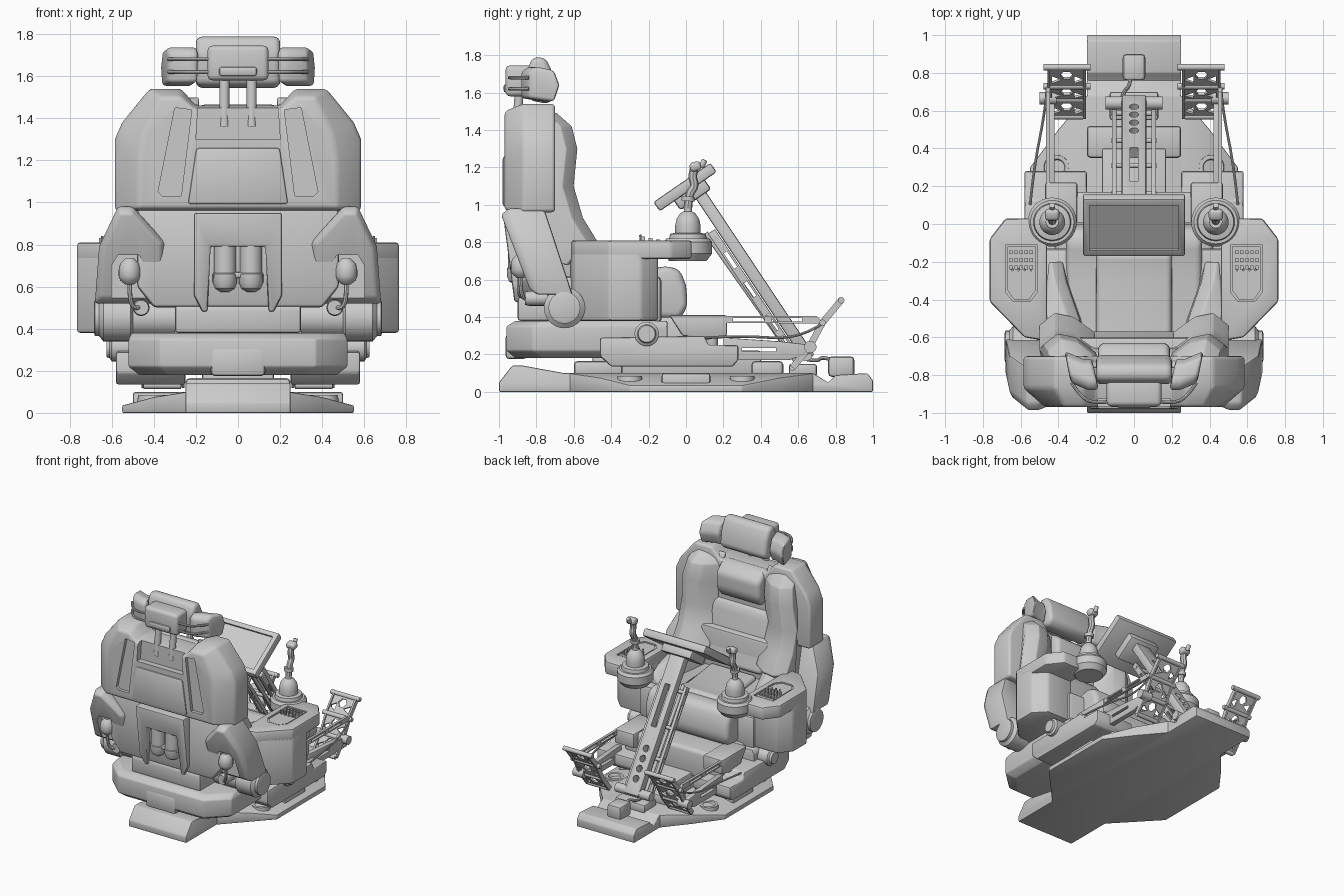
import bpy, bmesh, math
from mathutils import Vector as V, Matrix

if "Cube" in bpy.data.objects:
    bpy.data.objects.remove(bpy.data.objects["Cube"])

MIRROR, CUTTERS = [], []

def finish(name, bm, bev=0, seg=2, mir=False):
    bmesh.ops.recalc_face_normals(bm, faces=bm.faces)
    me = bpy.data.meshes.new(name); bm.to_mesh(me); bm.free()
    ob = bpy.data.objects.new(name, me); bpy.context.collection.objects.link(ob)
    if bev:
        m = ob.modifiers.new("bevel", 'BEVEL'); m.width = bev; m.segments = seg
        m.limit_method = 'ANGLE'; m.angle_limit = math.radians(25)
    if mir: MIRROR.append(ob)
    return ob

def loft(name, rings, bev=0, seg=2, mir=False):
    bm = bmesh.new()
    vs = [[bm.verts.new(p) for p in r] for r in rings]
    n = len(rings[0])
    for a, b in zip(vs, vs[1:]):
        for i in range(n):
            bm.faces.new((a[i], a[(i+1) % n], b[(i+1) % n], b[i]))
    bm.faces.new(vs[0]); bm.faces.new(vs[-1])
    return finish(name, bm, bev, seg, mir)

def px(name, prof, x0, x1, *a, **k):   # yz profile along x
    return loft(name, [[(x, y, z) for y, z in prof] for x in (x0, x1)], *a, **k)
def py(name, prof, y0, y1, *a, **k):   # xz profile along y
    return loft(name, [[(x, y, z) for x, z in prof] for y in (y0, y1)], *a, **k)
def pz(name, prof, z0, z1, *a, **k):   # xy profile along z
    return loft(name, [[(x, y, z) for x, y in prof] for z in (z0, z1)], *a, **k)
def box(name, x0, x1, y0, y1, z0, z1, *a, **k):
    return pz(name, [(x0, y0), (x1, y0), (x1, y1), (x0, y1)], z0, z1, *a, **k)
def sym(half):
    return half + [(-x, z) for x, z in reversed(half) if x]

def obox(name, c, ang, size, *a, **k):  # box turned about x
    ob = box(name, *[s*v/2 for v in size for s in (-1, 1)], *a, **k)
    ob.data.transform(Matrix.Translation(c) @ Matrix.Rotation(ang, 4, 'X'))
    return ob

def lathe(name, p, axis, prof, n=28, mir=False, bev=0):  # profile of (radius, distance)
    q = V(axis).to_track_quat('Z', 'Y')
    return loft(name, [[V(p) + q @ V((r*math.cos(2*math.pi*i/n), r*math.sin(2*math.pi*i/n), h))
                        for i in range(n)] for r, h in prof], bev, 2, mir)
def rod(name, a, b, r, n=12, mir=False, bev=0):
    d = V(b) - V(a)
    return lathe(name, a, d, [(r, 0), (r, d.length)], n, mir, bev)

def tube(name, pts, r, mir=False):
    cu = bpy.data.curves.new(name, 'CURVE'); cu.dimensions = '3D'
    cu.bevel_depth = r; cu.bevel_resolution = 2; cu.use_fill_caps = True
    s = cu.splines.new('NURBS'); s.points.add(len(pts)-1); s.use_endpoint_u = True; s.order_u = 3
    for p, c in zip(s.points, pts): p.co = (*c, 1)
    tmp = bpy.data.objects.new(name + "_curve", cu); bpy.context.collection.objects.link(tmp)
    me = bpy.data.meshes.new_from_object(tmp.evaluated_get(bpy.context.evaluated_depsgraph_get()))
    bpy.data.objects.remove(tmp)
    ob = bpy.data.objects.new(name, me); bpy.context.collection.objects.link(ob)
    if mir: MIRROR.append(ob)

def cut(ob, *cs):
    for c in cs:
        m = ob.modifiers.new("cut", 'BOOLEAN'); m.operation = 'DIFFERENCE'; m.object = c
        c.hide_render = True; CUTTERS.append(c)

# Floor base: spine, sloped wings, sockets
px("base_spine", [(-1, 0), (-1, .05), (-.93, .14), (-.87, .14), (-.65, .1), (.68, .1), (.76, .05),
                  (.8, .09), (.97, .1), (1, .06), (1, 0)], -.25, .25, .008)
wing = loft("base_wing", [[(.24, -.63, 0), (.24, -.63, .1), (.24, .69, .1), (.24, .69, 0)],
                          [(.4, -.46, 0), (.4, -.46, .075), (.4, .5, .075), (.4, .5, 0)],
                          [(.55, -.3, 0), (.55, -.3, .035), (.55, .3, .035), (.55, .3, 0)]], .006, mir=True)
box("base_centre_wing", .2, .5, -.13, .13, .02, .1, .015, mir=True)
for y in (-.3, .3):
    lathe("base_socket", (.41, y, .03), (0, 0, 1), [(.07, 0), (.065, .055), (.045, .055), (.035, .035)], mir=True)
for y0, y1 in ((-.6, -.34), (.35, .52)):
    box("pedestal_block", -.25, .25, y0, y1, .08, .165, .02)
box("pedestal_core", -.17, .17, -.5, .4, .09, .22, .01)

# Lower sled with rear bumper and step under the seat
loft("rear_bumper", [[(x*s, y, z) for x, y in sym([(.37, -.96 + e), (.52, -.82 + e), (.52, -.1)])]
                     for z, s, e in ((.18, .9, .05), (.22, 1, 0), (.35, 1, 0), (.38, .97, .05))], .008)
box("bumper_tab", -.13, .13, -.965, -.85, .175, .31, .02)
box("front_step", -.42, .42, -.2, .17, .18, .4, .03, 3)
px("side_rail", [(-.46, .29), (-.46, .19), (-.4, .135), (.25, .135), (.28, .17), (.28, .25), (.12, .25), (.1, .3)],
   .25, .58, .012, mir=True)
px("rail_step", [(-.09, .41), (.22, .41), (.22, .3), (.12, .28), (-.02, .3)], .3, .47, .012, mir=True)
lathe("rail_pivot", (.4, -.21, .31), (1, 0, 0), [(.065, 0), (.065, .2), (.05, .21), (.045, .225), (.03, .225)], mir=True)

# Hip joint and body under the seat
lathe("hip_joint", (.3, -.65, .45), (1, 0, 0), [(.09, 0), (.09, .2), (.11, .21), (.11, .34), (.085, .36),
                                               (.085, .38), (.07, .385)], mir=True)
box("seat_body", -.5, .5, -.68, -.13, .36, .62, .03)
px("rear_skirt", [(-.9, .38), (-.9, .5), (-.84, .56), (-.6, .56), (-.6, .38)], -.3, .3, .015)

# Armrest console
arm_out = [(.46, -.62), (.58, -.6), (.765, -.41), (.765, -.08), (.68, .03), (.46, .03)]
pz("console_body", [(.46, -.62), (.58, -.6), (.765, -.41), (.765, -.24), (.68, -.15), (.46, -.15)], .38, .75, .015, mir=True)
top = pz("console_top", arm_out, .71, .81, .015, mir=True)
cut(top, pz("keypad_cutter", [(.51, -.11), (.68, -.11), (.68, -.36), (.64, -.41), (.55, -.41), (.51, -.36)], .798, .9))
pz("keypad", [(.52, -.12), (.67, -.12), (.67, -.35), (.635, -.4), (.555, -.4), (.52, -.35)], .79, .806, mir=True)
for i in range(5):
    for j in range(3):
        x, y = .535 + i*.027, -.14 - j*.04
        box("console_key", x, x + .017, y - .02, y, .8, .815 + .008*j, mir=True)
for i in range(4):
    rod("console_toggle", (.545 + i*.033, -.24, .8), (.545 + i*.033, -.245, .84), .006, 8, mir=True)

# Joysticks
J = (.433, .01, 0)
lathe("joystick_base", J, (0, 0, 1), [(.1, .7), (.13, .74), (.13, .8), (.115, .82), (.1, .82), (.095, .845),
      (.068, .85), (.068, .89), (.06, .925), (.04, .955), (.022, .965), (.02, 1.0)], 32, mir=True)
tube("joystick_grip", [(.433, .01, .98), (.433, .015, 1.06), (.433, .05, 1.1), (.433, .03, 1.16), (.433, .05, 1.21)], .023, mir=True)
obox("joystick_head", (.433, .05, 1.205), .3, (.075, .06, .05), .018, 3, mir=True)
rod("joystick_trigger", (.433, .08, 1.2), (.433, .1, 1.24), .016, mir=True, bev=.004)
rod("joystick_collar", (.433, .01, 1.02), (.433, .012, 1.045), .035, 16, mir=True)

# Seat cushion and bolsters
px("seat_cushion", [(-.7, .4), (-.7, .68), (-.3, .63), (-.1, .675), (-.03, .65), (0, .57), (.01, .46), (-.03, .39)],
   -.36, .36, .04, 4)
px("seat_insert", [(-.6, .6), (-.6, .7), (-.3, .66), (-.16, .69), (-.12, .62)], -.2, .2, .03, 4)
loft("seat_bolster", [[(a, y, .5), (a + .02, y, h - .05), (a + .08, y, h), (b, y, h - .02), (b, y, .5)]
     for y, a, b, h in ((-.68, .22, .48, .86), (-.5, .27, .47, .79), (-.3, .34, .46, .74), (-.2, .36, .45, .68))],
     .02, 3, mir=True)

# Backrest padding
side = [(-.76, 1.5), (-.69, 1.49), (-.61, 1.42), (-.58, 1.3), (-.6, 1.1), (-.55, .93), (-.47, .8), (-.58, .68), (-.76, .7)]
loft("back_bolster", [[(x*(1 - .12*max(0, z - 1.2)/.3), y if y < -.75 else max(y - d, -.75), z) for y, z in side]
     for x, d in ((.21, .1), (.32, .02), (.42, 0), (.5, .06))], .025, 3, mir=True)
px("back_lower_pad", [(-.78, 1.18), (-.69, 1.17), (-.66, 1.1), (-.65, .97), (-.56, .72), (-.78, .66)], -.25, .25, .035, 4)
px("back_upper_pad", [(-.78, 1.47), (-.7, 1.46), (-.63, 1.4), (-.63, 1.27), (-.68, 1.2), (-.78, 1.2)], -.19, .19, .035, 4)

# Backrest shell with recessed panels
inner = [(.2, 1.44), (.27, 1.5), (.37, 1.5), (.45, 1.33), (.47, 1.2), (.47, .97)]
outer = [(.2, 1.46), (.27, 1.54), (.42, 1.54), (.55, 1.38), (.585, 1.3), (.585, .96)]
shell = loft("back_shell", [[(x, y, z) for x, z in sym(r)] for y, r in ((-.97, inner), (-.87, outer), (-.7, outer))], .02, 3)
for s in (-1, 1):
    cut(shell, py("groove_cutter", [(s*x, z) for x, z in ((.22, 1.44), (.3, 1.45), (.38, 1.05), (.36, 1.03), (.27, 1.03))], -1.1, -.945))
cut(shell, py("notch_cutter", sym([(.18, 1.6), (.2, 1.3)]), -1.1, -.925))
py("back_centre_panel", sym([(.2, 1.26), (.24, .99)]), -.98, -.9, .015)
py("back_lower_shell", sym([(.48, .97), (.48, .6), (.4, .5)]), -.9, -.6, .02)

# Lower back hump with twin canisters
loft("rear_hump", [[(x, y - .13*(z - .5), z) for x, z in sym([(.21, .95), (.21, .56), (.17, .48), (.145, .48), (.13, .79)])]
     for y in (-.92, -.8)], .012)
for s in (-1, 1):
    lathe("canister", (s*.062, -.9, 0), (0, 0, 1), [(.02, .575), (.045, .59), (.058, .62), (.058, .66), (.053, .665), (.053, .8)])
box("canister_band", -.12, .12, -.93, -.86, .64, .67, .012)

# Hip panels with sensor and hose
hip = [(.345, .52), (.345, .81), (.5, .98), (.57, .98), (.66, .79), (.68, .52)]
panel = loft("hip_panel", [[(.51 + (x - .51)*s, y - .33*(z - .5), .74 + (z - .74)*s) for x, z in hip]
             for y, s in ((-.83, .86), (-.79, 1), (-.6, 1))], .012, mir=True)
cut(panel, py("sensor_cutter", [(.44, .4), (.44, .7), (.47, .75), (.57, .75), (.6, .7), (.6, .4)], -1.2, -.83))
lathe("hip_sensor", (.515, -.885, 0), (0, 0, 1), [(.02, .61), (.045, .63), (.052, .65), (.052, .68), (.045, .71), (.02, .735)], 20, mir=True)
tube("hip_hose", [(.515, -.885, .62), (.515, -.885, .55), (.5, -.87, .5), (.46, -.85, .5), (.45, -.75, .5)], .011, mir=True)
lathe("hose_socket", (.46, -.86, .5), (0, 1, 0), [(.035, 0), (.04, .02), (.04, .12)], 16, mir=True)

# Headrest
for s in (-1, 1):
    rod("headrest_post", (s*.065, -.91, 1.36), (s*.065, -.89, 1.62), .024, 16)
px("headrest_pillow", [(-.84, 1.56), (-.85, 1.72), (-.82, 1.79), (-.75, 1.785), (-.71, 1.7), (-.69, 1.58), (-.74, 1.54)],
   -.2, .2, .03, 4)
box("headrest_back_box", -.145, .145, -.965, -.82, 1.58, 1.745, .025, 3)
box("headrest_handle", -.09, .09, -.975, -.9, 1.6, 1.645, .012)
loft("headrest_wing", [[(x + (.03 if y > -.75 else 0), y + d, z) for y, z in ((-.88, 1.57), (-.88, 1.71), (-.84, 1.74), (-.74, 1.72), (-.71, 1.64), (-.74, 1.55))]
     for x, d in ((.19, 0), (.24, 0), (.335, .04))], .02, 3, mir=True)
for z in (1.62, 1.68):
    tube("headrest_bracket", [(.13, -.94, z), (.2, -.95, z), (.28, -.92, z), (.33, -.84, z)], .009, mir=True)

# Monitor
a = math.atan2(.2, .29)
mon = obox("monitor", (0, -.005, 1.095), a, (.54, .37, .06), .012)
cut(mon, obox("screen_cutter", (0, -.005 - .045*math.sin(a), 1.095 + .045*math.cos(a)), a, (.47, .29, .06)))
obox("monitor_back", (0, .03, 1.06), a, (.26, .2, .08), .015)

# Diagonal support arm with slots
A, B = V((0, .06, 1.08)), V((0, .66, .18))
L = (B - A).length; U = (B - A)/L; N = V((0, -U.z, U.y)); ang = math.atan2(U.z, U.y)
P = lambda t, x, o: A + U*t*L + N*o + V((x, 0, 0))
arm = obox("support_arm", P(.5, 0, 0), ang, (.13, L, .065), .01)
cut(arm, obox("slot_cutter", P(.38, 0, 0), ang, (.045, .32, .2)))
for t in (.68, .75, .82, .89):
    cut(arm, rod("hole_cutter", P(t, 0, -.1), P(t, 0, .1), .025, 16))
for s in (-1, 1):
    rail = obox("arm_rail", P(.6, s*.105, -.06), ang, (.025, L*.78, .045), .005)
    for t in (.38, .55, .75, .88):
        cut(rail, obox("rail_cutter", P(t, s*.105, -.06), ang, (.1, .1, .02)))
    rod("arm_strut", P(.2, s*.05, -.09), P(.95, s*.05, -.07), .013)
for t in (.25, .5, .72, .96):
    rod("arm_cross_bar", P(t, -.12, -.06), P(t, .12, -.06), .014)
box("arm_mount", -.13, .13, .55, .7, .08, .15, .015)
rod("arm_hinge", (-.15, .64, .2), (.15, .64, .2), .035, 20)
box("floor_box", -.06, .06, .76, .9, .08, .19, .02)
tube("floor_cable", [(-.02, .78, .17), (-.02, .73, .19), (-.06, .7, .16), (-.07, .62, .18)], .01)

# Pedal rails and truss pedals
top_rail = px("pedal_upper_rail", [(.15, .37), (.15, .405), (.7, .405), (.74, .36), (.7, .365)], .445, .465, mir=True)
cut(top_rail, box("rail_slot", .4, .5, .25, .42, .377, .395), box("rail_slot", .4, .5, .46, .62, .377, .395))
low_rail = px("pedal_lower_rail", [(.2, .17), (.2, .29), (.5, .27), (.68, .25), (.68, .21), (.55, .17)], .42, .46, .004, mir=True)
cut(low_rail, box("rail_slot", .4, .5, .3, .48, .215, .235))
tube("pedal_side_cable", [(.55, .1, .29), (.53, .3, .3), (.47, .6, .28), (.46, .72, .36)], .007, mir=True)
bars = [(.83, .49, .23, .48), (.73, .37, .23, .48), (.66, .24, .27, .5), (.57, .13, .27, .45)]
for y, z, x0, x1 in bars:
    rod("pedal_bar", (x0, y, z), (x1, y, z), .017, 14, mir=True)
rod("pedal_pivot", (.41, .665, .24), (.5, .665, .24), .033, 18, mir=True)
for (y0, z0, *_), (y1, z1, *_) in zip(bars, bars[1:]):
    d = V((0, y1 - y0, z1 - z0)); c = V((.357, (y0 + y1)/2, (z0 + z1)/2)); pa = math.atan2(d.z, d.y)
    plate = obox("pedal_plate", c, pa, (.19, d.length, .014), mir=True)
    n = V((0, -d.z, d.y)).normalized()*.05
    for i in (-1, 0, 1):
        o = c + V((i*.06, 0, 0)) + d*(.12 if i else -.12)
        cut(plate, rod("truss_cutter", o - n, o + n, .034, 3 if i else 6))
    for x in (.262, .452):
        obox("pedal_side_arm", (x, c.y, c.z), pa, (.014, d.length, .035), mir=True)

# Bake modifiers and shade
for ob in MIRROR:
    m = ob.modifiers.new("mirror", 'MIRROR'); m.use_mirror_merge = False
dg = bpy.context.evaluated_depsgraph_get()
done = [(o, bpy.data.meshes.new_from_object(o.evaluated_get(dg))) for o in bpy.data.objects if o not in CUTTERS]
for o, me in done:
    o.modifiers.clear(); o.data = me; o.select_set(True)
for c in CUTTERS: bpy.data.objects.remove(c)
bpy.context.view_layer.objects.active = done[0][0]
bpy.ops.object.shade_smooth_by_angle(angle=math.radians(35))
